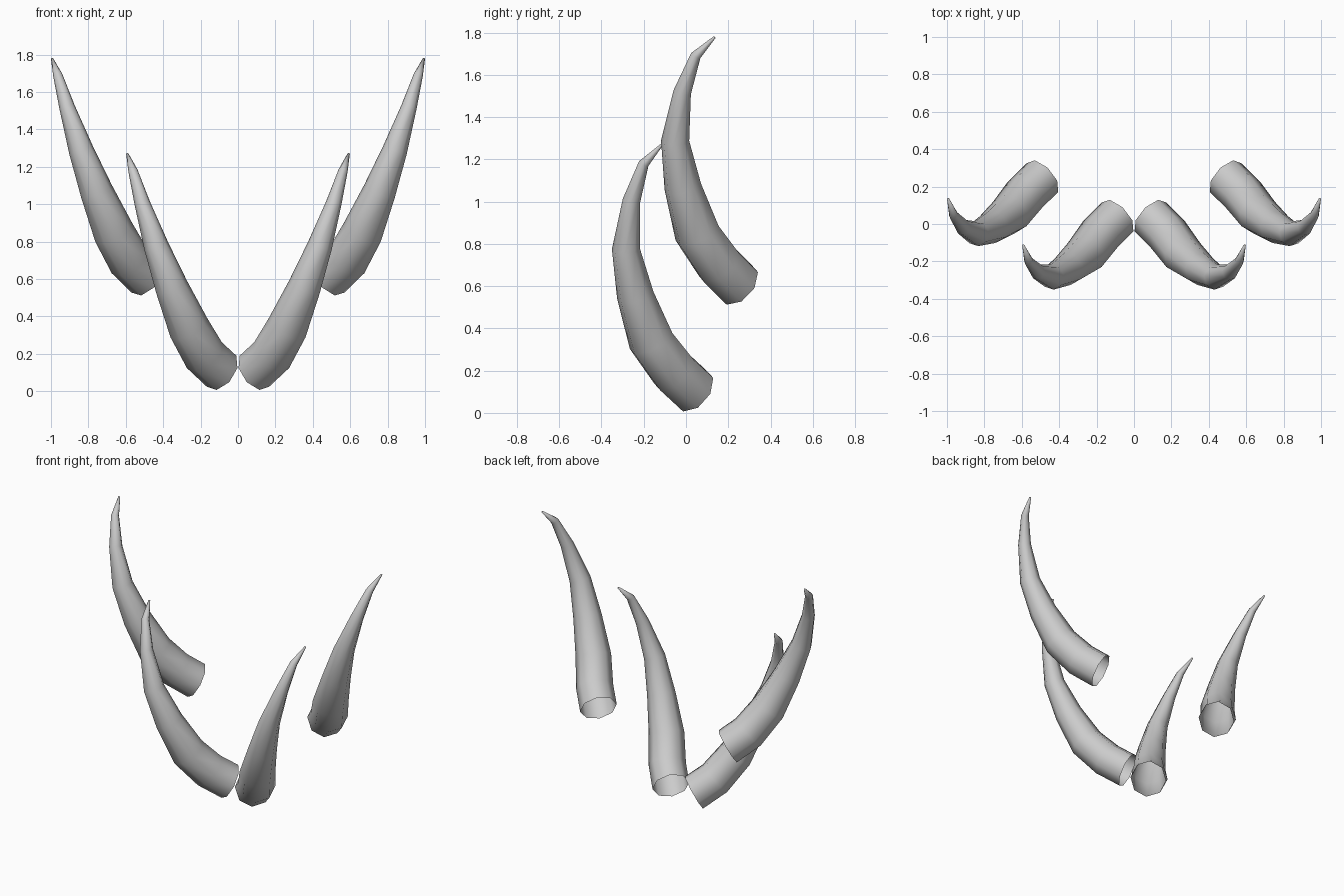
import bpy, bmesh, math
from mathutils import Vector, Matrix

if "Cube" in bpy.data.objects:
    bpy.data.objects.remove(bpy.data.objects["Cube"])

# horn centre line (x, y, z) and radius, from open base to tip
PATH = [
    (0.088, 0.038, 0.107, 0.116),
    (0.180, -0.055, 0.193, 0.116),
    (0.263, -0.165, 0.340, 0.111),
    (0.355, -0.240, 0.557, 0.089),
    (0.437, -0.284, 0.775, 0.067),
    (0.512, -0.258, 1.005, 0.042),
    (0.562, -0.200, 1.180, 0.025),
    (0.592, -0.114, 1.270, 0.006),
]
SIDES = 8


def horn(name, matrix):
    pts = [Vector(p[:3]) for p in PATH]
    bm = bmesh.new()
    rings = []
    ref = Vector((0.03, -0.055, -0.1))
    for i, c in enumerate(pts):
        a, b = pts[max(i - 1, 0)], pts[min(i + 1, len(pts) - 1)]
        t = Vector((0.64, -0.6, 0.48)) if i == 0 else b - a
        t.normalize()
        # carry the same ring start along the curve without twisting
        ref = (ref - t * ref.dot(t)).normalized()
        side = t.cross(ref)
        ring = []
        for k in range(SIDES):
            w = math.tau * k / SIDES
            v = c + (ref * math.cos(w) + side * math.sin(w)) * PATH[i][3]
            ring.append(bm.verts.new(matrix @ v))
        rings.append(ring)
    for lo, hi in zip(rings, rings[1:]):
        for k in range(SIDES):
            n = (k + 1) % SIDES
            bm.faces.new((lo[k], lo[n], hi[n], hi[k]))
    # closed tip, open base
    bm.faces.new(rings[-1])
    bmesh.ops.recalc_face_normals(bm, faces=bm.faces)
    for f in bm.faces:
        f.smooth = True
    mesh = bpy.data.meshes.new(name)
    bm.to_mesh(mesh)
    bm.free()
    obj = bpy.data.objects.new(name, mesh)
    bpy.context.collection.objects.link(obj)
    # left-hand twin
    obj.modifiers.new("mirror", 'MIRROR').use_clip = False
    return obj


# lower pair meets at the middle; upper pair is shifted out and leans back a little
horn("inner_horns", Matrix.Identity(4))
horn("outer_horns", Matrix.Translation((0.402, 0.206, 0.505)) @ Matrix.Rotation(-0.034, 4, 'X'))
